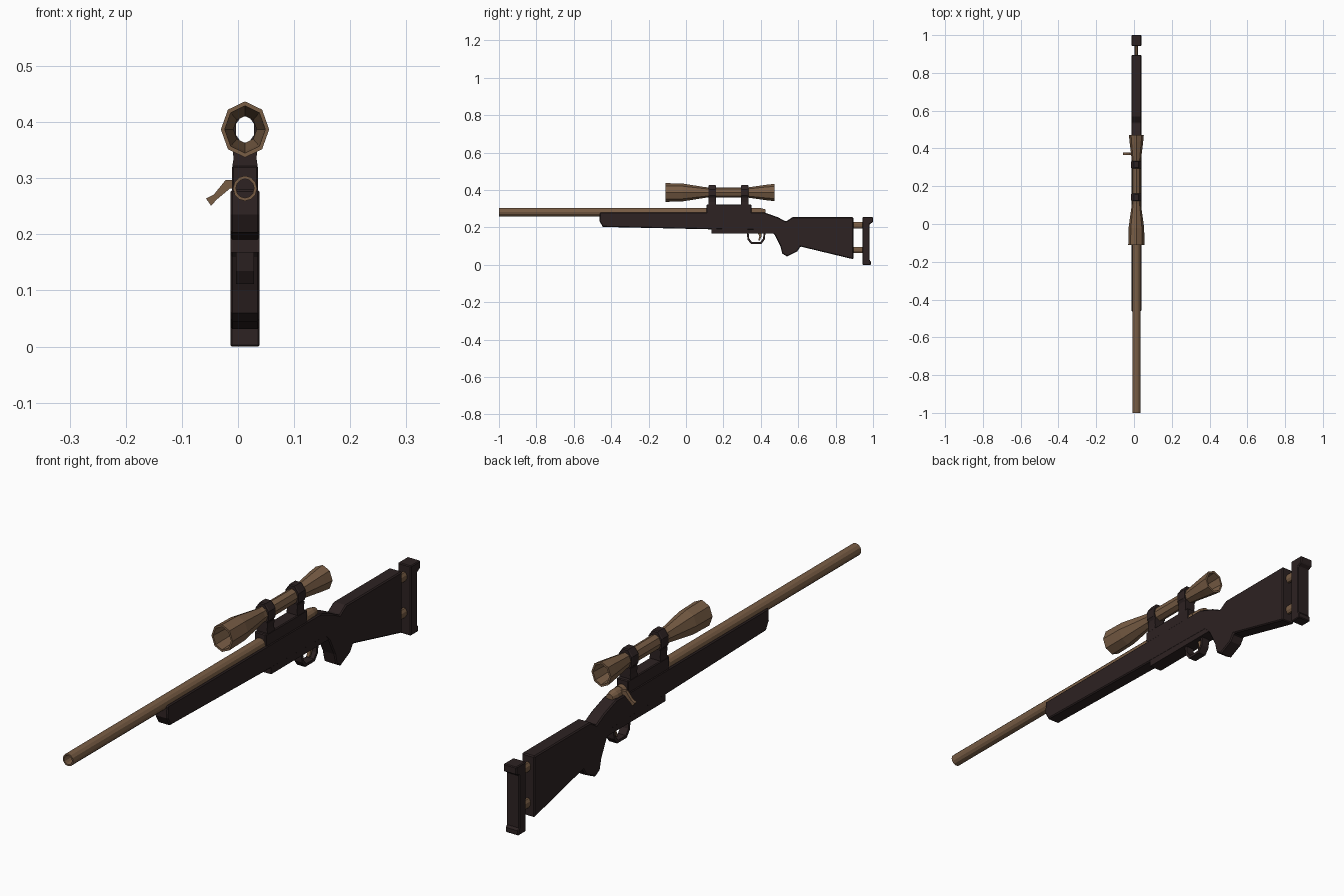
import bpy, bmesh, math
from mathutils import Vector

cube = bpy.data.objects.get("Cube")
if cube:
    bpy.data.objects.remove(cube, do_unlink=True)

CX = 0.0125      # centre line of the rifle
SCOPE_Z = 0.387
BORE_Z = 0.282


def material(name, rgb):
    m = bpy.data.materials.new(name)
    m.use_nodes = True
    m.diffuse_color = (*rgb, 1)
    bsdf = next(n for n in m.node_tree.nodes if n.type == 'BSDF_PRINCIPLED')
    bsdf.inputs["Base Color"].default_value = (*rgb, 1)
    return m


DARK = material("dark brown stock", (0.026, 0.016, 0.016))
BRONZE = material("bronze metal", (0.19, 0.11, 0.06))


def finish(name, bm, mat, bevel=0):
    bmesh.ops.recalc_face_normals(bm, faces=bm.faces)
    mesh = bpy.data.meshes.new(name)
    bm.to_mesh(mesh)
    bm.free()
    mesh.materials.append(mat)
    obj = bpy.data.objects.new(name, mesh)
    bpy.context.collection.objects.link(obj)
    if bevel:
        mod = obj.modifiers.new("chamfer", 'BEVEL')
        mod.width = bevel
        mod.segments = 1
        mod.limit_method = 'ANGLE'
        mod.angle_limit = math.radians(60)
    return obj


def prism(name, pts, mat, centre, half, axis='x', bevel=0):
    """Extrude a side outline (y, z) along x, or a front outline (x, z) along y."""
    bm = bmesh.new()
    lo = centre - half
    verts = [bm.verts.new((lo, a, z) if axis == 'x' else (a, lo, z)) for a, z in pts]
    face = bm.faces.new(verts)
    new = bmesh.ops.extrude_face_region(bm, geom=[face])["geom"]
    shift = Vector((2 * half, 0, 0) if axis == 'x' else (0, 2 * half, 0))
    bmesh.ops.translate(bm, vec=shift, verts=[v for v in new if isinstance(v, bmesh.types.BMVert)])
    return finish(name, bm, mat, bevel)


def box(name, y0, y1, z0, z1, half, mat, bevel=0):
    return prism(name, [(y0, z0), (y1, z0), (y1, z1), (y0, z1)], mat, CX, half, 'x', bevel)


def lathe(name, profile, z, mat, sides=8, squash=1.0, phase=0.0, tube=True):
    """Spin (y, radius) points about a line along y; tubes close on themselves."""
    bm = bmesh.new()
    rings = []
    for y, r in profile:
        angles = [phase + math.tau * i / sides for i in range(sides)]
        rings.append([bm.verts.new((CX + squash * r * math.cos(a), y, z + r * math.sin(a)))
                      for a in angles])
    pairs = list(zip(rings, rings[1:]))
    if tube:
        pairs.append((rings[-1], rings[0]))
    else:
        bm.faces.new(rings[0])
        bm.faces.new(rings[-1])
    for a, b in pairs:
        for i in range(sides):
            j = (i + 1) % sides
            bm.faces.new((a[i], a[j], b[j], b[i]))
    return finish(name, bm, mat)


# Stock with forend, grip and butt in one outline
prism("stock", [
    (-0.46, 0.28), (-0.463, 0.235), (-0.445, 0.203), (0.137, 0.19), (0.45, 0.185),
    (0.475, 0.16), (0.505, 0.10), (0.515, 0.06), (0.54, 0.045), (0.595, 0.072),
    (0.612, 0.098), (0.895, 0.03), (0.895, 0.255), (0.57, 0.255), (0.535, 0.232),
    (0.49, 0.255), (0.42, 0.28)], DARK, CX, 0.026, bevel=0.004)
box("magazine_plate", 0.137, 0.472, 0.168, 0.20, 0.0255, DARK)

# Butt pad on two rods
prism("butt_pad", [
    (0.943, 0.0), (0.988, 0.0), (0.988, 0.018), (0.982, 0.026), (0.982, 0.218),
    (1.0, 0.228), (1.0, 0.255), (0.943, 0.255)], DARK, CX, 0.0262, bevel=0.003)
for label, z in (("upper", 0.212), ("lower", 0.08)):
    lathe(label + "_pad_rod", [(0.88, 0.018), (0.95, 0.018)], z, BRONZE,
          squash=0.6, phase=math.pi / 8, tube=False)

# Barrel, bolt and bolt handle
lathe("barrel", [(-1.0, 0.0225), (0.37, 0.0225), (0.37, 0.017), (-1.0, 0.017)],
      BORE_Z, BRONZE, sides=12, squash=0.95)
lathe("bolt", [(0.34, 0.021), (0.40, 0.021), (0.425, 0.015)],
      BORE_Z, BRONZE, sides=12, squash=0.95, tube=False)
prism("bolt_handle", [
    (0.005, 0.296), (-0.022, 0.297), (-0.043, 0.271), (-0.057, 0.264),
    (-0.048, 0.251), (-0.038, 0.262), (-0.014, 0.282), (0.005, 0.28)],
    BRONZE, 0.372, 0.006, 'y')

# Trigger guard loop and trigger
outer = [(0.325, 0.17), (0.329, 0.135), (0.347, 0.112), (0.403, 0.112),
         (0.421, 0.135), (0.425, 0.17)]
inner = [(0.375 + (y - 0.375) * 0.8, z + (0.17 - z) * 0.17) for y, z in reversed(outer)]
prism("trigger_guard", outer + inner, DARK, CX, 0.016)
prism("trigger", [(0.385, 0.17), (0.392, 0.15), (0.386, 0.13), (0.394, 0.13),
                  (0.403, 0.15), (0.403, 0.17)], BRONZE, CX, 0.006)

# Scope tube, open at both ends
lathe("scope", [
    (-0.11, 0.05), (-0.02, 0.048), (0.105, 0.028), (0.33, 0.027), (0.435, 0.042),
    (0.472, 0.046), (0.472, 0.038), (0.42, 0.034), (0.33, 0.024), (0.105, 0.024),
    (-0.02, 0.038), (-0.11, 0.042)], SCOPE_Z, BRONZE, squash=0.86, phase=math.pi / 2)

# Rail and the two scope mounts
box("scope_rail", 0.11, 0.35, 0.27, 0.322, 0.0235, DARK, bevel=0.003)
for label, y in (("front", 0.141), ("rear", 0.314)):
    lathe(label + "_scope_ring", [
        (y - 0.02, 0.040), (y - 0.016, 0.0433), (y + 0.016, 0.0433), (y + 0.02, 0.040),
        (y + 0.02, 0.025), (y - 0.02, 0.025)], SCOPE_Z, DARK, squash=0.7, phase=math.pi / 8)
    prism(label + "_scope_mount", [
        (CX - 0.0235, 0.315), (CX + 0.0235, 0.315), (CX + 0.0205, 0.335),
        (CX + 0.0225, 0.36), (CX - 0.0225, 0.36), (CX - 0.0205, 0.335)],
        DARK, y, 0.02, 'y')
